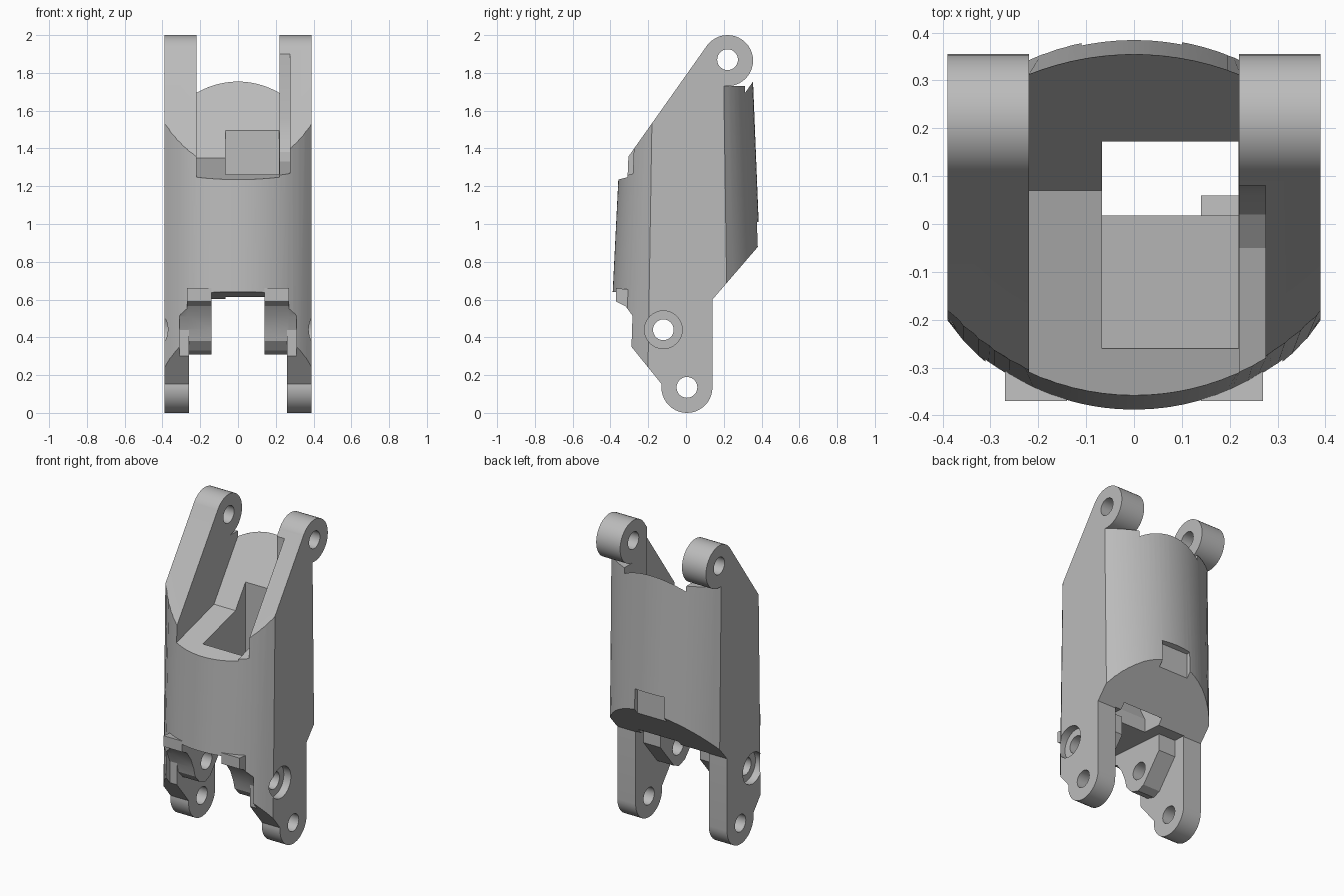
import bpy, bmesh, math

default = bpy.data.objects.get("Cube")
if default:
    bpy.data.objects.remove(default, do_unlink=True)

grey = bpy.data.materials.new("mid grey")
grey.use_nodes = True
tone = (0.5, 0.5, 0.5, 1)
grey.diffuse_color = tone
grey.node_tree.nodes["Principled BSDF"].inputs["Base Color"].default_value = tone


def make_solid(name, lower, upper):
    """Closed solid between two matching loops of points."""
    bm = bmesh.new()
    a = [bm.verts.new(p) for p in lower]
    b = [bm.verts.new(p) for p in upper]
    bm.faces.new(a)
    bm.faces.new(b)
    for i in range(len(a)):
        j = (i + 1) % len(a)
        bm.faces.new((a[i], a[j], b[j], b[i]))
    bmesh.ops.recalc_face_normals(bm, faces=bm.faces)
    mesh = bpy.data.meshes.new(name)
    bm.to_mesh(mesh)
    bm.free()
    mesh.materials.append(grey)
    obj = bpy.data.objects.new(name, mesh)
    bpy.context.collection.objects.link(obj)
    return obj


def slab(name, x0, x1, profile):
    """Side profile (y, z) extruded along x."""
    return make_solid(name, [(x0, y, z) for y, z in profile],
                      [(x1, y, z) for y, z in profile])


def disc(y, z, r, n=40):
    return [(y + r * math.cos(math.tau * i / n), z + r * math.sin(math.tau * i / n))
            for i in range(n)]


def combine(target, tool, operation):
    mod = target.modifiers.new(tool.name, 'BOOLEAN')
    mod.operation = operation
    mod.solver = 'EXACT'
    mod.object = tool
    bpy.context.view_layer.update()
    graph = bpy.context.evaluated_depsgraph_get()
    mesh = bpy.data.meshes.new_from_object(target.evaluated_get(graph))
    target.modifiers.clear()
    target.data = mesh
    bpy.data.objects.remove(tool, do_unlink=True)


def cut(x0, x1, profile):
    combine(body, slab("cutter", x0, x1, profile), 'DIFFERENCE')


def add(name, x0, x1, profile):
    combine(body, slab(name, x0, x1, profile), 'UNION')


def arc(crown, edge, half=0.39, n=24):
    """Circular bow from x = -half to x = half."""
    s = crown - edge
    r = (half * half + s * s) / (2 * abs(s))
    sign = math.copysign(1, s)
    pts = []
    for i in range(n + 1):
        x = -half + 2 * half * i / n
        pts.append((x, crown - sign * (r - math.sqrt(r * r - x * x))))
    return pts


def outline(z, front, front_edge, back, back_edge):
    loop = arc(front, front_edge) + arc(back, back_edge)[::-1]
    return [(x, y, z) for x, y in loop]


# Tapered bowed block
body = make_solid("link_body", outline(0, -0.42, -0.205, 0.425, 0.225),
                  outline(2, -0.32, -0.173, 0.345, 0.196))

# Sloped top front, central saddle, angled underside
cut(-1, 1, [(-0.6, 0.94), (0.11, 1.943), (0.11, 2.3), (-0.6, 2.3)])
cut(-0.22, 0.22, [(-0.6, 1.17), (0.07, 1.35), (0.5, 1.96), (0.5, 2.3), (-0.6, 2.3)])
cut(-1, 1, [(0.6, 1.134), (0.14, 0.6), (0.14, -0.2), (0.6, -0.2)])

# Gap between the lower cheeks and relief in front of them
cut(-0.26, 0.26, [(-0.6, 0.65), (-0.39, 0.64), (0.2, 0.6), (0.2, -0.2), (-0.6, -0.2)])
relief = [(-0.37, 0.59), (-0.32, 0.565), (-0.28, 0.51), (-0.25, 0.44)]
cut(-0.31, 0.31, [(-0.6, 0.59)] + relief + [(-0.25, -0.2), (-0.6, -0.2)])

# Cheek ends trimmed for the round eyes
cut(-1, 1, [(-0.6, 0.735), (-0.115, 0.135), (0.3, 0.135), (0.3, -0.2), (-0.6, -0.2)])
for x0, x1 in ((-0.6, -0.22), (0.22, 0.6)):
    cut(x0, x1, [(0.22, 1.73), (0.6, 1.73), (0.6, 2.3), (0.11, 2.3),
                 (0.11, 1.943), (0.22, 1.865)])

# Clearance slot inside one upper cheek
cut(0.21, 0.275, [(-0.6, 1.18), (-0.05, 1.33), (0.02, 1.38), (0.06, 1.46),
                  (0.08, 1.56), (0.08, 2.3), (-0.6, 2.3)])

# Ramped passage through the block and notch in the lower back
cut(-0.067, 0.218, [(-0.26, 1.6), (-0.26, 1.25), (0.018, 0.7), (0.018, 0.3),
                    (0.172, 0.3), (0.172, 1.6)])
cut(-0.11, 0.1, [(0.35, 0.7), (0.35, 1.005), (0.5, 1.03), (0.5, 0.7)])

# Inner lugs and round eyes, mirrored
lug = [(-0.37, 0.66)] + relief + [(-0.235, 0.38), (-0.19, 0.33), (-0.13, 0.31),
                                  (-0.08, 0.33), (0.06, 0.5), (0.06, 0.62)]
for side in (-1, 1):
    add("inner_lug", side * 0.14, side * 0.27, lug)
    add("upper_eye", side * 0.22, side * 0.39, disc(0.22, 1.865, 0.135))
    add("lower_eye", side * 0.26, side * 0.39, disc(0.005, 0.135, 0.135))

# Pin holes and counterbores
for side in (-1, 1):
    cut(side * 0.1, side * 0.6, disc(0.22, 1.87, 0.055, 28))
    cut(side * 0.1, side * 0.6, disc(0.005, 0.135, 0.055, 28))
    cut(side * 0.1, side * 0.6, disc(-0.12, 0.44, 0.055, 28))
    cut(side * 0.34, side * 0.6, disc(-0.12, 0.44, 0.1, 32))

bpy.ops.object.select_all(action='DESELECT')
body.select_set(True)
bpy.context.view_layer.objects.active = body
bpy.ops.object.shade_smooth_by_angle(angle=math.radians(20))
